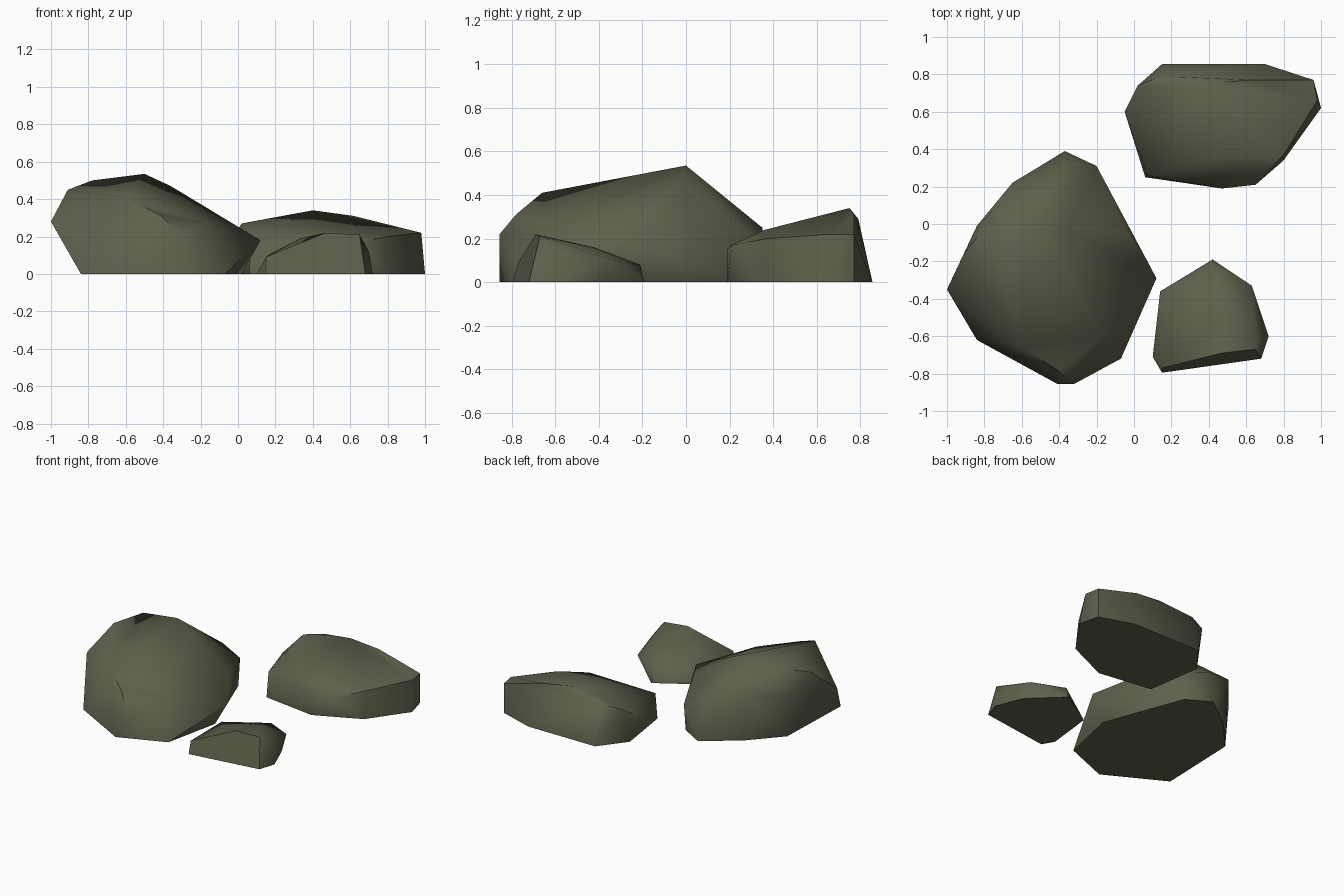
import bpy, bmesh, math

if "Cube" in bpy.data.objects:
    bpy.data.objects.remove(bpy.data.objects["Cube"])

stone = bpy.data.materials.new("mossy grey stone")
stone.diffuse_color = (0.115, 0.115, 0.073, 1)
stone.use_nodes = True
stone.node_tree.nodes["Principled BSDF"].inputs["Base Color"].default_value = stone.diffuse_color


def rock(name, base, body):
    """Faceted boulder: hull around a flat footprint and a few corner points."""
    bm = bmesh.new()
    for x, y in base:
        bm.verts.new((x, y, 0))
    for p in body:
        bm.verts.new(p)
    res = bmesh.ops.convex_hull(bm, input=bm.verts[:])
    junk = {g for g in res["geom_interior"] + res["geom_unused"]
            if isinstance(g, bmesh.types.BMVert)}
    bmesh.ops.delete(bm, geom=list(junk), context='VERTS')
    bmesh.ops.dissolve_limit(bm, angle_limit=math.radians(3),
                             verts=bm.verts[:], edges=bm.edges[:])
    bmesh.ops.recalc_face_normals(bm, faces=bm.faces[:])
    me = bpy.data.meshes.new(name)
    bm.to_mesh(me)
    bm.free()
    me.materials.append(stone)
    ob = bpy.data.objects.new(name, me)
    bpy.context.collection.objects.link(ob)
    bpy.ops.object.select_all(action='DESELECT')
    ob.select_set(True)
    bpy.context.view_layer.objects.active = ob
    bpy.ops.object.shade_smooth_by_angle(angle=math.radians(55))


# tall boulder at the front left
rock("large_rock",
     [(-.07, -.72), (.02, -.3), (-.2, .29), (-.37, .39), (-.62, .2),
      (-.82, -.02), (-.84, -.62), (-.41, -.855)],
     [(-1, -.35, .28), (-.91, -.16, .45), (-.78, 0, .5), (-.5, 0, .535),
      (-.36, -.02, .47), (-.04, -.04, .26), (.12, -.29, .18),
      (-.16, -.6, .27), (-.32, -.855, .22), (-.41, -.78, .31),
      (-.6, -.66, .41), (-.37, .35, .25), (-.2, .31, .2), (-.65, .22, .35),
      (-.84, -.01, .3)])

# long low boulder at the back right
rock("long_rock",
     [(.8, .34), (1, .62), (.96, .77), (.7, .855), (.15, .855), (0, .66),
      (.06, .25), (.47, .19)],
     [(-.05, .6, .17), (.02, .74, .27), (.15, .79, .29), (.4, .75, .34),
      (.62, .77, .31), (.96, .77, .22), (.98, .66, .22), (.8, .37, .2),
      (.65, .21, .17), (.47, .19, .15), (.07, .26, .19), (.43, .36, .24)])

# small stone at the front right
rock("small_rock",
     [(.64, -.4), (.72, -.6), (.68, -.72), (.46, -.74), (.15, -.795),
      (.1, -.71), (.14, -.36), (.42, -.19)],
     [(.47, -.69, .22), (.65, -.67, .21), (.33, -.66, .19),
      (.15, -.77, .09), (.16, -.42, .1), (.42, -.21, .08),
      (.63, -.33, .1), (.7, -.6, .12), (.47, -.42, .16)])
